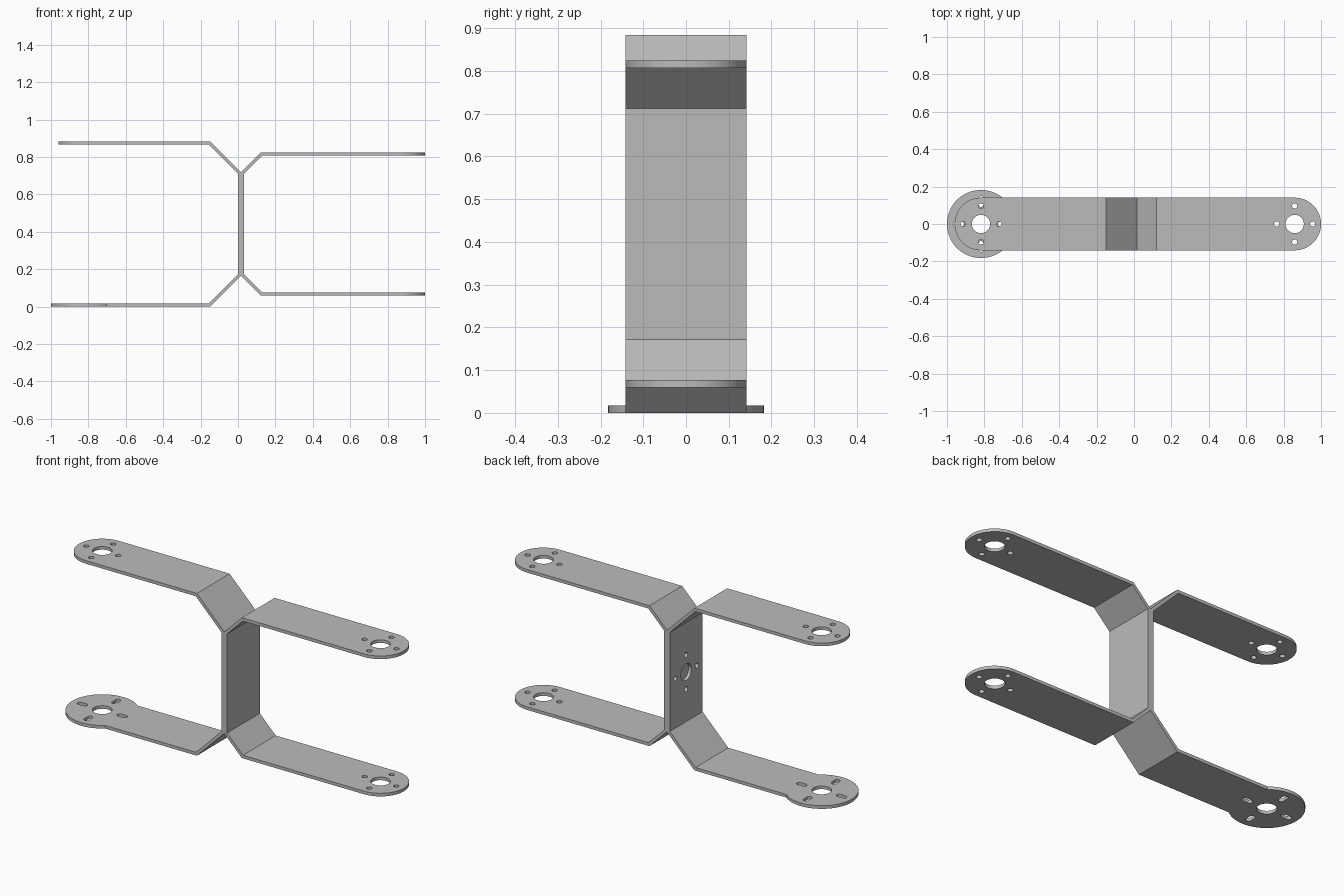
import bpy, bmesh
from math import pi, sin, cos, tan, atan2
from mathutils import Vector

if "Cube" in bpy.data.objects:
    bpy.data.objects.remove(bpy.data.objects["Cube"], do_unlink=True)

T = 0.017            # sheet thickness
HALF = 0.141         # half width of the strip
SEAM = 0.016         # where the two webs meet
LOW, HIGH = 0.165, 0.719
MID = (LOW + HIGH) / 2
BORE, SCREW, RING = 0.049, 0.014, 0.096

steel = bpy.data.materials.new("grey steel")
steel.use_nodes = True
GREY = (0.5, 0.5, 0.5, 1)
steel.diffuse_color = GREY
steel.node_tree.nodes["Principled BSDF"].inputs["Base Color"].default_value = GREY


def prism(name, points, direction):
    """Solid made by sweeping a flat outline along a direction."""
    bm = bmesh.new()
    face = bm.faces.new([bm.verts.new(p) for p in points])
    swept = bmesh.ops.extrude_face_region(bm, geom=[face])["geom"]
    bmesh.ops.translate(bm, vec=direction,
                        verts=[v for v in swept if isinstance(v, bmesh.types.BMVert)])
    bmesh.ops.remove_doubles(bm, verts=bm.verts, dist=1e-5)
    bmesh.ops.recalc_face_normals(bm, faces=bm.faces)
    mesh = bpy.data.meshes.new(name)
    bm.to_mesh(mesh)
    bm.free()
    mesh.materials.append(steel)
    obj = bpy.data.objects.new(name, mesh)
    bpy.context.collection.objects.link(obj)
    return obj


def stadium(name, a, b, radius, start, depth, along_x=False, steps=24):
    """Rounded slot from a to b; a round pin when both ends agree."""
    a, b = Vector(a), Vector(b)
    base = atan2(b.y - a.y, b.x - a.x)
    points = []
    for centre, turn in ((b, -pi / 2), (a, pi / 2)):
        for i in range(steps + (a != b)):
            ang = base + turn + pi * i / steps
            points.append((centre.x + radius * cos(ang), centre.y + radius * sin(ang)))
    if along_x:
        return prism(name, [(start, u, v) for u, v in points], (depth, 0, 0))
    return prism(name, [(u, v, start) for u, v in points], (0, 0, depth))


def combine(target, tool, operation):
    mod = target.modifiers.new("shape", "BOOLEAN")
    mod.operation, mod.solver, mod.object = operation, "EXACT", tool
    bpy.context.view_layer.objects.active = target
    bpy.ops.object.modifier_apply(modifier=mod.name)
    bpy.data.objects.remove(tool, do_unlink=True)


def drill(target, centre, start, depth, bore=BORE, ring=RING, slot=0, along_x=False):
    """Centre bore and four screw holes or radial slots."""
    c = Vector(centre)
    combine(target, stadium("cutter", c, c, bore, start, depth, along_x), "DIFFERENCE")
    for i in range(4):
        d = Vector((cos(i * pi / 2), sin(i * pi / 2)))
        tool = stadium("cutter", c + d * ring, c + d * (ring + slot), SCREW,
                       start, depth, along_x, 12)
        combine(target, tool, "DIFFERENCE")


def bracket(name, side, drop, pivot):
    """Bent sheet: arm, slope, web, slope, arm, with rounded ends."""
    k = T * tan(pi / 8)
    bend, end = SEAM + side * drop, side * 1.2
    outer = [(end, LOW - drop), (bend, LOW - drop), (SEAM, LOW)]
    inner = [(end, LOW - drop + T), (bend + side * k, LOW - drop + T),
             (SEAM + side * T, LOW + k)]
    mirrored = lambda pts: [(x, 2 * MID - z) for x, z in reversed(pts)]
    loop = outer + mirrored(outer) + list(reversed(inner + mirrored(inner)))
    sheet = prism(name, [(x, -0.3, z) for x, z in loop], (0, 0.6, 0))
    plan = stadium("plan", (pivot, 0), (-side * 0.3, 0), HALF, -0.5, 2)
    combine(sheet, plan, "INTERSECT")
    return sheet


# Plain bracket, same holes through both arms
right = bracket("right_bracket", 1, 0.1055, 0.859)
drill(right, (0.859, 0), -0.2, 1.5)

# Bracket with a wide round foot on the lower arm
P = -0.818
left = bracket("left_bracket", -1, LOW, P)
combine(left, stadium("foot", (P, 0), (P, 0), 0.182, 0, T, steps=40), "UNION")
drill(left, (P, 0), MID, 1)
drill(left, (P, 0), -0.2, 0.4, ring=0.105, slot=0.03)
# Blind holes in the web, closed by the other bracket
drill(left, (0, MID), -0.1, 0.1 + SEAM + 0.0005, bore=0.045, ring=0.093, along_x=True)

for obj in (left, right):
    bpy.ops.object.select_all(action="DESELECT")
    obj.select_set(True)
    bpy.context.view_layer.objects.active = obj
    bpy.ops.object.shade_smooth_by_angle(angle=pi / 6)
